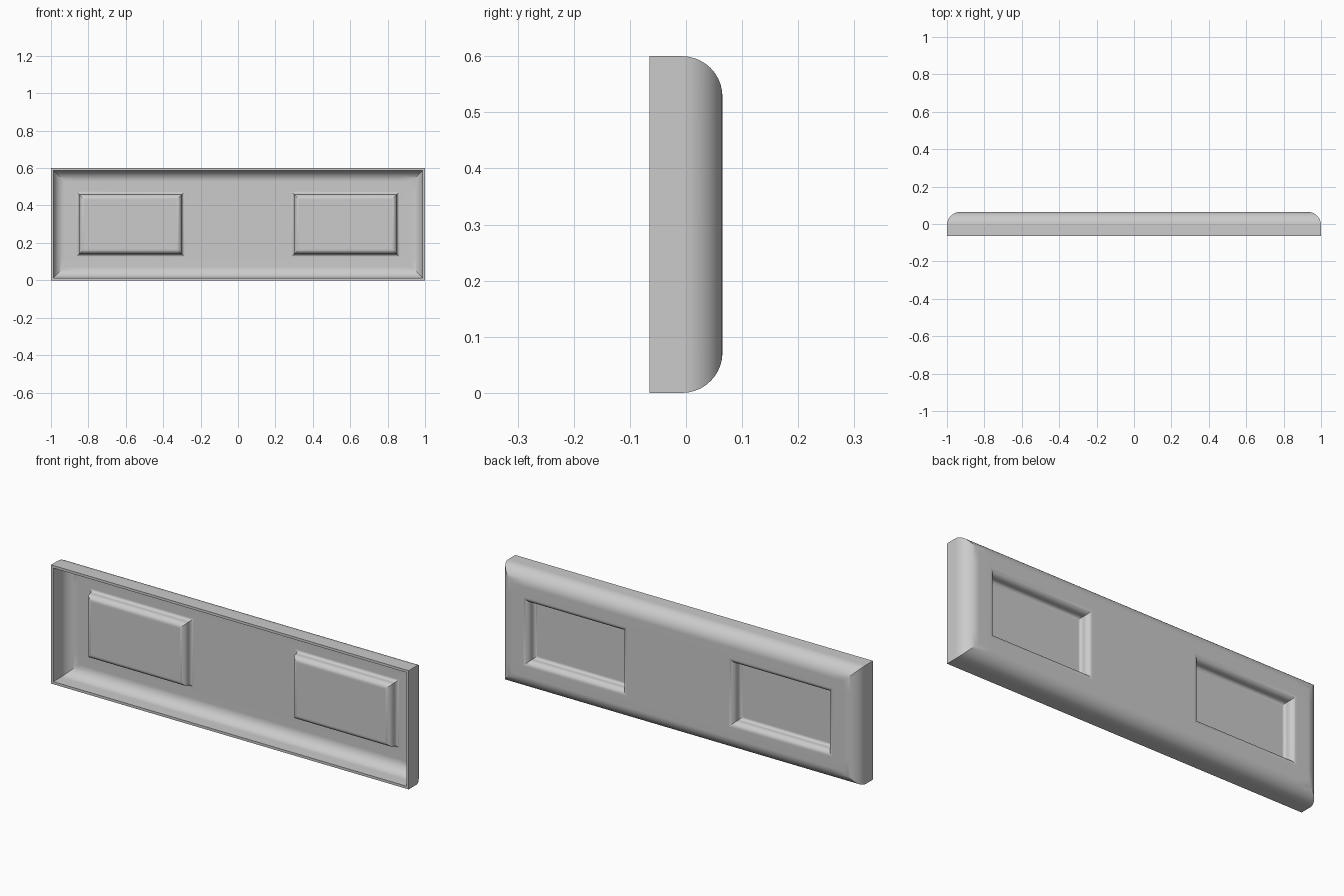
import bpy, bmesh
from math import sin, cos, pi, radians

if "Cube" in bpy.data.objects:
    bpy.data.objects.remove(bpy.data.objects["Cube"])

# Main dimensions
BACK, FRONT = 0.065, -0.065
HALF_W, HEIGHT, ROUND = 1.0, 0.6, 0.072
THICK = 0.013
PX0, PX1, PZ0, PZ1 = 0.285, 0.865, 0.125, 0.475
LIP, FILLET, DEPTH = 0.028, 0.015, 0.05
SEG = 10


def quarter(start=0):
    return [i / SEG * pi / 2 for i in range(start, SEG + 1)]


def sweep(bm, edges, box, profile):
    """Extrude a rectangular edge loop along (outward offset, y) steps."""
    x0, x1, z0, z1 = box
    corner = {v: (v.co.x, v.co.z) for e in edges for v in e.verts}
    for offset, y in profile:
        res = bmesh.ops.extrude_edge_only(bm, edges=edges)["geom"]
        edges = [g for g in res if isinstance(g, bmesh.types.BMEdge)]
        verts = [g for g in res if isinstance(g, bmesh.types.BMVert)]
        # New vertices start exactly on top of the ones they came from
        corner = {v: corner[min(corner, key=lambda o: (o.co - v.co).length)]
                  for v in verts}
        for v, (x, z) in corner.items():
            dx = (abs(x - x1) < 1e-4) - (abs(x - x0) < 1e-4)
            dz = (abs(z - z1) < 1e-4) - (abs(z - z0) < 1e-4)
            v.co = (x + dx * offset, y, z + dz * offset)
    return edges


def add_skin(bm, t):
    """One skin of the pressed panel, t below the back surface."""
    xe, z0, z1 = HALF_W - ROUND, ROUND, HEIGHT - ROUND
    xs = [-xe, -PX1, -PX0, PX0, PX1, xe]
    zs = [z0, PZ0, PZ1, z1]
    grid = [[bm.verts.new((x, BACK - t, z)) for z in zs] for x in xs]
    faces = [bm.faces.new((grid[i][j], grid[i][j + 1], grid[i + 1][j + 1], grid[i + 1][j]))
             for i in range(5) for j in range(3) if not (j == 1 and i in (1, 3))]
    border = [e for e in {e for f in faces for e in f.edges} if len(e.link_faces) == 1]

    def on_pocket(e, x0, x1):
        return all(x0 - 1e-4 < v.co.x < x1 + 1e-4 and PZ0 - 1e-4 < v.co.z < PZ1 + 1e-4
                   for v in e.verts)

    boxes = [(-PX1, -PX0, PZ0, PZ1), (PX0, PX1, PZ0, PZ1)]
    pockets = [[e for e in border if on_pocket(e, b[0], b[1])] for b in boxes]
    outer = [e for e in border if not any(e in p for p in pockets)]

    # Pocket wall: rounded lip, straight drop, fillet into the floor
    r1, r2 = LIP - t, FILLET + t
    wall = [(-r1 * sin(a), BACK - LIP + r1 * cos(a)) for a in quarter(1)]
    wall += [(-LIP - FILLET + r2 * cos(a), BACK - DEPTH + FILLET - r2 * sin(a))
             for a in quarter()]
    for edges, box in zip(pockets, boxes):
        loop = sweep(bm, edges, box, wall)
        bmesh.ops.contextual_create(bm, geom=loop)

    # Rounded border and straight skirt; the inner skin ends in the front rim
    r = ROUND - t
    skirt = [(r * sin(a), BACK - ROUND + r * cos(a)) for a in quarter(1)]
    skirt.append((r, FRONT))
    if t > 0:
        skirt.append((ROUND, FRONT))
    sweep(bm, outer, (-xe, xe, z0, z1), skirt)


# Pressed panel: two skins welded along the rim of the open front
bm = bmesh.new()
add_skin(bm, 0)
add_skin(bm, THICK)
bmesh.ops.remove_doubles(bm, verts=bm.verts[:], dist=1e-5)
bmesh.ops.recalc_face_normals(bm, faces=bm.faces[:])
mesh = bpy.data.meshes.new("pressed_panel")
bm.to_mesh(mesh)
bm.free()
panel = bpy.data.objects.new("pressed_panel", mesh)
bpy.context.collection.objects.link(panel)

# Plain grey finish
grey = bpy.data.materials.new("light_grey")
grey.use_nodes = True
colour = (0.6, 0.6, 0.6, 1)
grey.diffuse_color = colour
for node in grey.node_tree.nodes:
    if node.type == "BSDF_PRINCIPLED":
        node.inputs["Base Color"].default_value = colour
mesh.materials.append(grey)

# Smooth curves with crisp mitres and truly flat faces
bpy.ops.object.select_all(action="DESELECT")
panel.select_set(True)
bpy.context.view_layer.objects.active = panel
bpy.ops.object.shade_smooth_by_angle(angle=radians(30))
flatten = panel.modifiers.new("flat_face_shading", "WEIGHTED_NORMAL")
flatten.keep_sharp = True
